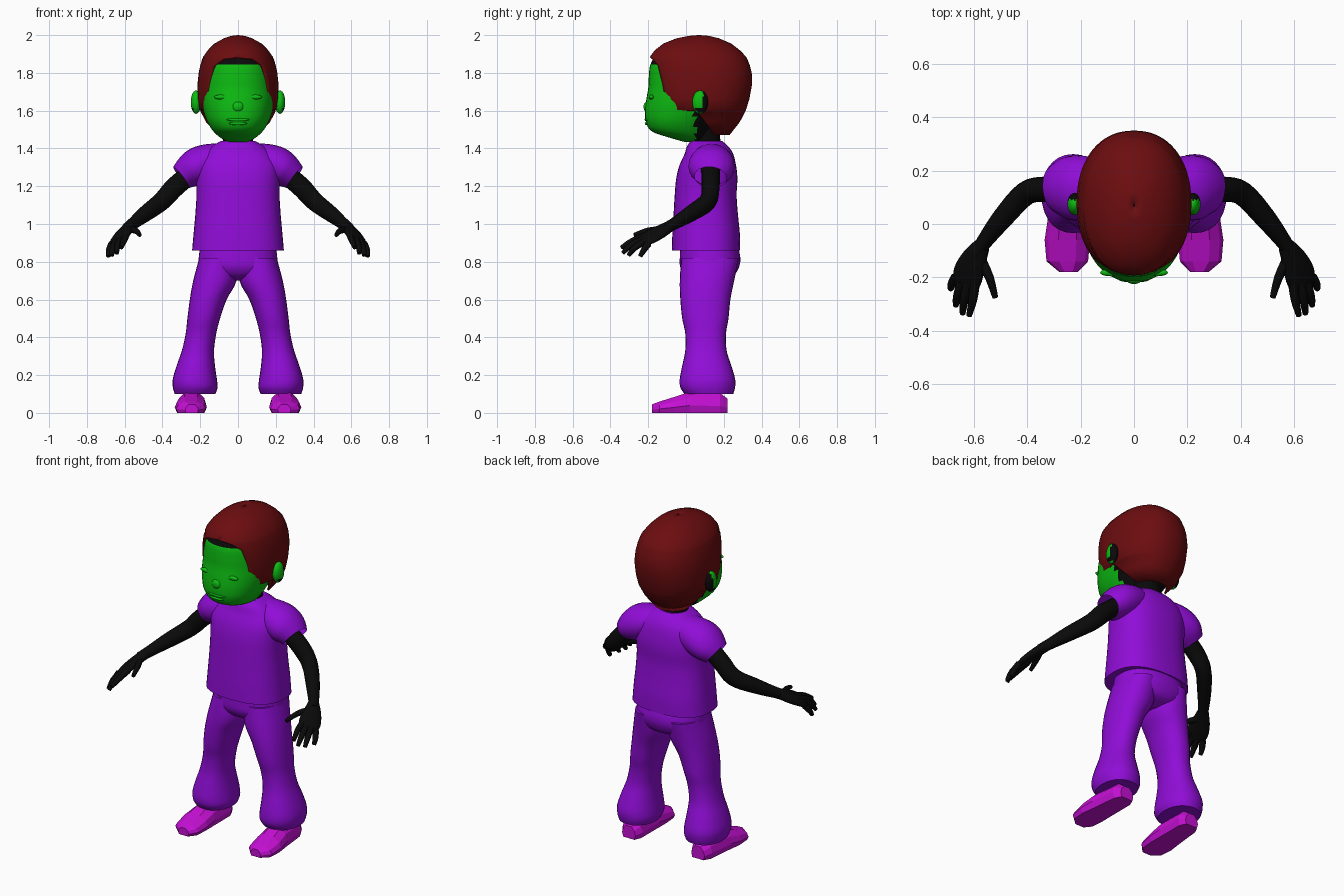
import bpy, bmesh, math
from mathutils import Vector

if "Cube" in bpy.data.objects:
    bpy.data.objects.remove(bpy.data.objects["Cube"])


def material(name, rgb):
    m = bpy.data.materials.new(name)
    m.diffuse_color = (*rgb, 1)
    m.use_nodes = True
    m.node_tree.nodes["Principled BSDF"].inputs["Base Color"].default_value = m.diffuse_color
    return m


PURPLE = material("purple_cloth", (0.28, 0.004, 0.68))
RED = material("dark_red_hair", (0.15, 0.004, 0.005))
GREEN = material("green_skin", (0.004, 0.5, 0.006))
BLACK = material("black_skin", (0.003, 0.003, 0.003))
MAGENTA = material("magenta_shoe", (0.56, 0.005, 0.66))


def finish(name, bm, mats, rule=None, mirror=False, smooth=True, recalc=True):
    """Turn a bmesh into an object with materials, shading and mirroring."""
    if recalc:
        bmesh.ops.recalc_face_normals(bm, faces=bm.faces)
    for f in bm.faces:
        f.smooth = smooth and len(f.verts) <= 4
        if rule:
            f.material_index = rule(f.calc_center_median())
    me = bpy.data.meshes.new(name)
    bm.to_mesh(me)
    bm.free()
    for m in mats:
        me.materials.append(m)
    ob = bpy.data.objects.new(name, me)
    bpy.context.collection.objects.link(ob)
    if mirror:
        mod = ob.modifiers.new("mirror", 'MIRROR')
        mod.use_mirror_merge = False
    return ob


def spline(rows, k=4):
    """Smoothly add k steps between each pair of rows."""
    out = []
    for i in range(len(rows) - 1):
        p0, p1, p2 = rows[max(i - 1, 0)], rows[i], rows[i + 1]
        p3 = rows[min(i + 2, len(rows) - 1)]
        for s in range(k):
            t = s / k
            out.append(tuple(
                0.5 * (2 * b + (c - a) * t + (2 * a - 5 * b + 4 * c - d) * t * t
                       + (3 * b - a - 3 * c + d) * t ** 3)
                for a, b, c, d in zip(p0, p1, p2, p3)))
    return out + [tuple(rows[-1])]


def power(v, p):
    return math.copysign(abs(v) ** (2 / p), v)


def loft(rings, closed=True, caps=(True, True)):
    """Skin a list of point rings."""
    bm = bmesh.new()
    vs = [[bm.verts.new(p) for p in r] for r in rings]
    n = len(rings[0])
    for a, b in zip(vs, vs[1:]):
        for j in range(n if closed else n - 1):
            k = (j + 1) % n
            bm.faces.new((a[j], a[k], b[k], b[j]))
    if caps[0]:
        bm.faces.new(vs[0][::-1])
    if caps[1]:
        bm.faces.new(vs[-1])
    return bm


def oval(z, x0, x1, yf, yb, p=2.2, n=40):
    """Level rounded ring between x0..x1 and yf..yb, starting at the front."""
    cx, cy, rx, ry = (x0 + x1) / 2, (yf + yb) / 2, (x1 - x0) / 2, (yb - yf) / 2
    ts = [2 * math.pi * i / n for i in range(n)]
    return [(cx + rx * power(math.sin(t), p), cy - ry * power(math.cos(t), p), z) for t in ts]


def tube(pts, side, k=4, n=16, caps=(True, True)):
    """Tube through (x, y, z, radius along side, other radius)."""
    rows = spline(pts, k)
    cs = [Vector(r[:3]) for r in rows]
    rings = []
    for i, r in enumerate(rows):
        d = (cs[min(i + 1, len(cs) - 1)] - cs[max(i - 1, 0)]).normalized()
        u = Vector(side)
        u = (u - d * u.dot(d)).normalized()
        v = d.cross(u)
        rings.append([cs[i] + u * r[3] * math.cos(2 * math.pi * j / n)
                      + v * r[4] * math.sin(2 * math.pi * j / n) for j in range(n)])
    return loft(rings, caps=caps)


def ball(name, loc, size, mats, rule=None, mirror=False):
    bm = bmesh.new()
    bmesh.ops.create_uvsphere(bm, u_segments=20, v_segments=12, radius=1)
    for v in bm.verts:
        v.co = Vector(loc) + v.co * Vector(size)
    return finish(name, bm, mats, rule, mirror)


# Head: green face, black behind the jaw and along the hairline
head_rows = [(1.435, .05, -.01, .09), (1.455, .09, -.08, .12), (1.49, .13, -.18, .14),
             (1.54, .162, -.212, .17), (1.60, .184, -.217, .23), (1.66, .195, -.21, .27),
             (1.72, .197, -.2, .3), (1.78, .193, -.197, .31), (1.845, .178, -.188, .29),
             (1.90, .14, -.15, .25), (1.95, .08, -.06, .17)]
rings = [oval(z, -w, w, f, b) for z, w, f, b in spline(head_rows, 4)]
finish("head", loft(rings), [GREEN, BLACK],
       lambda c: int(c.z > 1.845 or (c.z < 1.6 and c.y > .05)))

# Face details
ball("nose", (0, -.203, 1.62), (.032, .022, .03), [GREEN])
ball("eyelid", (.085, -.182, 1.672), (.042, .014, .013), [GREEN], mirror=True)
ball("upper_lip", (0, -.207, 1.552), (.06, .012, .009), [GREEN])
ball("lower_lip", (0, -.205, 1.532), (.048, .013, .009), [GREEN])
ball("ear", (.222, .075, 1.645), (.028, .042, .062), [GREEN, BLACK],
     lambda c: int(c.y > .09 or (c.z < 1.62 and c.x > .235)), mirror=True)

# Hair: rows of height, half width, front, back, and the y where its edge lies
hair_rows = [(1.47, .11, -.05, .23, .15), (1.54, .17, -.12, .285, .10),
             (1.598, .2, -.16, .315, .05), (1.603, .203, -.165, .317, -.1),
             (1.66, .212, -.185, .335, -.11), (1.74, .215, -.195, .35, -.125),
             (1.80, .208, -.2, .348, -.14), (1.84, .2, -.2, .338, -.15),
             (1.872, .19, -.195, .325, -.178), (1.884, .185, -.192, .32, -1),
             (1.92, .16, -.165, .285, -1), (1.955, .125, -.12, .24, -1),
             (1.983, .075, -.05, .175, -1), (1.996, .035, .015, .12, -1),
             (2.0, .003, .065, .075, -1)]
rings, P, N = [], 2.2, 56
for z, w, f, b, edge in hair_rows:
    cy, ry = (f + b) / 2, (b - f) / 2
    q = min(1, (cy - edge) / ry)
    a = math.acos(math.copysign(abs(q) ** (P / 2), q))
    ts = [a + (2 * math.pi - 2 * a) * i / N for i in range(N + 1)]
    rings.append([(w * power(math.sin(t), P), cy - ry * power(math.cos(t), P), z) for t in ts])
bm = loft(rings, closed=False, caps=(False, False))
bmesh.ops.remove_doubles(bm, verts=bm.verts, dist=.0005)
hair = finish("hair", bm, [RED], recalc=False)
mod = hair.modifiers.new("thickness", 'SOLIDIFY')
mod.thickness, mod.offset = .012, -1

# Neck
finish("neck", tube([(0, .12, 1.36, .085, .075), (0, .11, 1.44, .08, .072),
                     (0, .105, 1.52, .095, .075), (0, .11, 1.6, .13, .09)], (1, 0, 0), n=24), [BLACK])

# Shirt body
shirt_rows = [(.86, .243, -.075, .287), (.95, .235, -.072, .285), (1.05, .226, -.066, .275),
              (1.15, .22, -.06, .268), (1.24, .222, -.052, .272), (1.31, .22, -.035, .265),
              (1.37, .185, -.008, .25), (1.41, .14, .005, .225), (1.44, .09, .025, .19)]
rings = [oval(z, -w, w, f, b, 2.5) for z, w, f, b in spline(shirt_rows)]
finish("shirt_body", loft(rings), [PURPLE])

# Shirt sleeves, open at the cuffs
bm = tube([(.06, .13, 1.36, .08, .07), (.14, .135, 1.335, .11, .092),
           (.205, .135, 1.31, .122, .1), (.255, .135, 1.28, .115, .09),
           (.30, .13, 1.247, .085, .07)], (0, 1, 0), n=24, caps=(True, False))
sleeve = finish("sleeve", bm, [PURPLE], mirror=True)

# Trousers: hips and legs
hip_rows = [(.70, .06, .06, .18), (.725, .15, .0, .25), (.77, .205, -.03, .28),
            (.82, .208, -.033, .288), (.88, .2, -.03, .275)]
rings = [oval(z, -w, w, f, b, 2.3) for z, w, f, b in spline(hip_rows)]
finish("trouser_hips", loft(rings), [PURPLE])
leg_rows = [(.1, .12, .335, -.008, .25), (.135, .108, .345, -.03, .26),
            (.18, .112, .345, -.033, .26), (.25, .122, .325, -.02, .24),
            (.33, .127, .297, -.004, .215), (.42, .115, .277, -.004, .212),
            (.50, .095, .268, -.02, .225), (.60, .06, .255, -.03, .235),
            (.70, .008, .237, -.033, .255), (.82, .01, .205, -.025, .28)]
rings = [oval(*r, n=28) for r in spline(leg_rows)]
finish("trouser_leg", loft(rings), [PURPLE], mirror=True)

# Shoes: faceted, lofted from heel to toe
shoe_rows = [(.22, .235, .045, .075), (.18, .237, .068, .105), (.02, .245, .078, .112),
             (-.06, .25, .085, .085), (-.14, .25, .078, .06), (-.18, .245, .035, .045)]
rings = []
for y, cx, w, h in shoe_rows:
    section = [(-.85, 0), (.85, 0), (1, .35), (.85, .7), (.4, 1), (-.4, 1), (-.85, .7), (-1, .35)]
    rings.append([(cx + w * a, y, h * b) for a, b in section])
finish("shoe", loft(rings), [MAGENTA], mirror=True, smooth=False)

# Arms
finish("arm", tube([(.22, .13, 1.29, .052, .05), (.33, .13, 1.2, .053, .048),
                    (.405, .115, 1.12, .05, .045), (.49, .025, 1.055, .043, .04),
                    (.56, -.065, 1.0, .032, .03), (.59, -.11, .975, .032, .025)],
                   (0, 0, 1)), [BLACK], mirror=True)

# Hands: a flat palm, four fingers and a thumb
ACROSS = (.8, .25, -.4)
finish("palm", tube([(.57, -.08, .992, .032, .028), (.6, -.135, .96, .052, .027),
                     (.622, -.19, .93, .062, .023), (.636, -.235, .905, .052, .015)],
                    ACROSS), [BLACK], mirror=True)
fingers = {
    "index_finger": [(.595, -.215, .935), (.604, -.285, .91), (.618, -.343, .875)],
    "middle_finger": [(.622, -.22, .92), (.637, -.29, .89), (.642, -.335, .845)],
    "ring_finger": [(.645, -.215, .91), (.662, -.27, .875), (.668, -.305, .833)],
    "little_finger": [(.668, -.2, .895), (.683, -.225, .86), (.687, -.243, .828)],
    "thumb": [(.575, -.13, .97), (.542, -.2, .965), (.52, -.275, .942)],
}
for name, pts in fingers.items():
    path = [(*p, r, r) for p, r in zip(pts, (.019, .0165, .011))]
    finish(name, tube(path, ACROSS, k=3, n=10), [BLACK], mirror=True)
